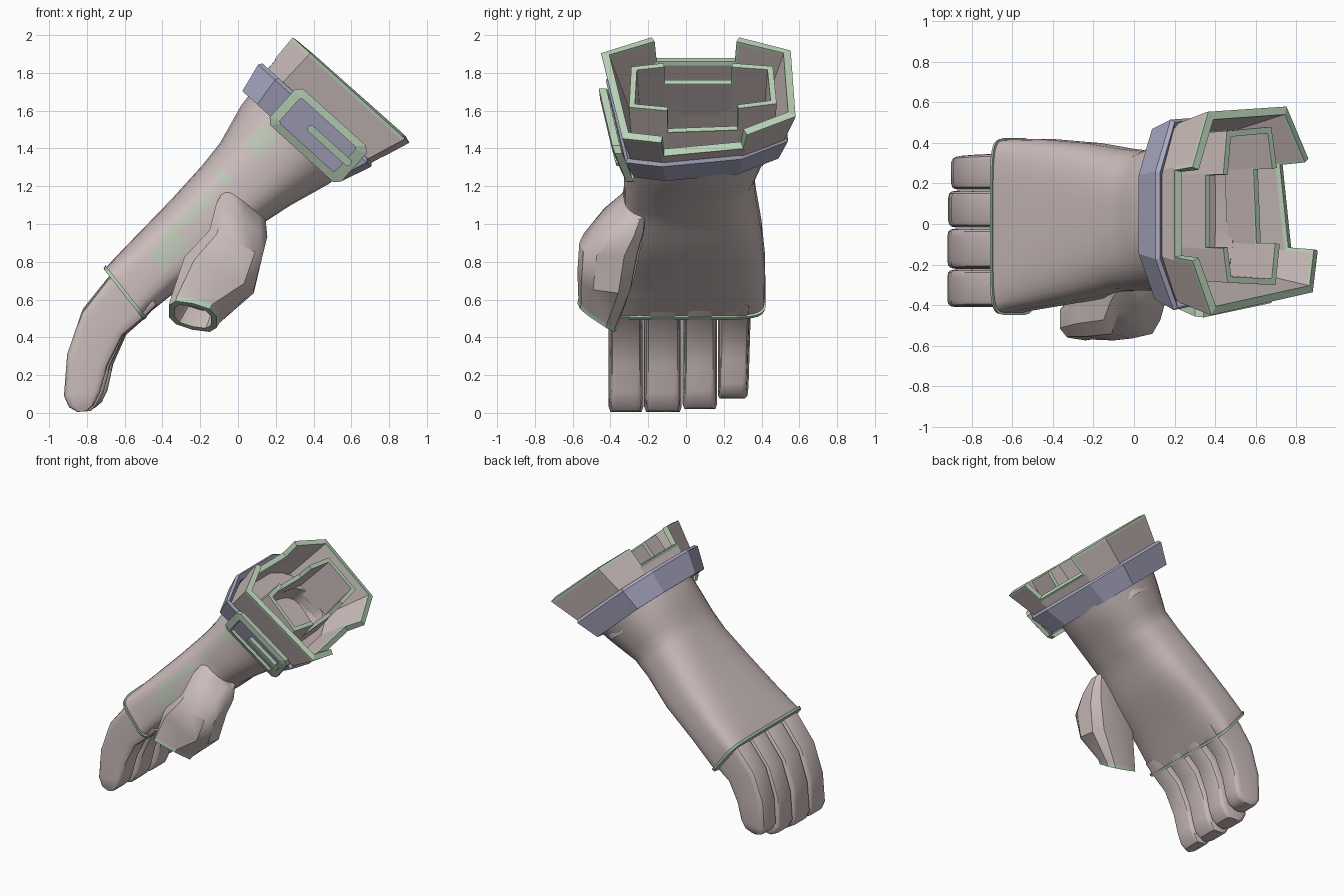
import bpy, bmesh, math
from mathutils import Vector

cube = bpy.data.objects.get("Cube")
if cube:
    bpy.data.objects.remove(cube, do_unlink=True)


def material(name, rgb):
    m = bpy.data.materials.new(name)
    m.use_nodes = True
    m.diffuse_color = (*rgb, 1)
    m.node_tree.nodes["Principled BSDF"].inputs["Base Color"].default_value = (*rgb, 1)
    return m


LEATHER = material("mauve leather", (.60, .51, .50))
TRIM = material("pale green trim", (.50, .66, .49))
STRAP = material("lavender strap", (.41, .41, .56))
WORN = material("worn green leather", (.52, .57, .47))

# Arm frame: u runs along the arm to the cuff, v points to the back of the hand
U = Vector((.67, 0, .742))
V = Vector((-.742, 0, .67))
Y = Vector((0, 1, 0))


def at(u, v, y):
    return U * u + V * v + Y * y


def finish(name, bm, mats, smooth=True):
    bmesh.ops.recalc_face_normals(bm, faces=bm.faces)
    me = bpy.data.meshes.new(name)
    bm.to_mesh(me)
    bm.free()
    for m in mats:
        me.materials.append(m)
    ob = bpy.data.objects.new(name, me)
    bpy.context.collection.objects.link(ob)
    if smooth:
        bpy.ops.object.select_all(action='DESELECT')
        ob.select_set(True)
        bpy.context.view_layer.objects.active = ob
        bpy.ops.object.shade_smooth_by_angle(angle=math.radians(35))
    return ob


def ring(c, a, b, power=3, n=12):
    """Rounded box outline around c with half axes a and b."""
    pts = []
    for i in range(n):
        t = 2 * math.pi * (i + .5) / n
        p, q = math.cos(t), math.sin(t)
        pts.append(c + a * math.copysign(abs(p) ** (2 / power), p)
                   + b * math.copysign(abs(q) ** (2 / power), q))
    return pts


def loft(rings, band_mats=None, caps=True):
    bm = bmesh.new()
    loops = [[bm.verts.new(p) for p in r] for r in rings]
    n = len(loops[0])
    for k, (lo, hi) in enumerate(zip(loops, loops[1:])):
        for i in range(n):
            f = bm.faces.new((lo[i], lo[(i + 1) % n], hi[(i + 1) % n], hi[i]))
            f.material_index = band_mats[k] if band_mats else 0
    if caps:
        bm.faces.new(loops[0])
        bm.faces.new(loops[-1])
    return bm


def arm_ring(u, back, palm, y0, y1, power=3.5, tilt=0, n=32):
    c = at(u, (back + palm) / 2, (y0 + y1) / 2)
    return ring(c, (V + U * tilt) * ((back - palm) / 2), Y * ((y1 - y0) / 2), power, n)


# Hand and sleeve, ending in a pit inside the cuff
stations = [(.07, 1.035, .71, -.44, .415, 6, .17), (.13, 1.035, .70, -.43, .42, 5, .17),
            (.3, 1.03, .67, -.41, .42, 4, .1), (.6, 1.02, .60, -.37, .40, 3.5, 0),
            (.85, 1.02, .57, -.33, .37, 3, 0), (1.0, 1.03, .53, -.33, .36, 2.7, 0),
            (1.22, 1.08, .455, -.33, .43, 2.4, 0), (1.34, 1.09, .43, -.34, .47, 2.3, 0)]
steps = 3
dense = []
for s, e in zip(stations, stations[1:]):
    for k in range(steps):
        dense.append([p + (q - p) * k / steps for p, q in zip(s, e)])
dense += [stations[-1], (1.34, .90, .55, -.28, .43), (1.21, .90, .55, -.28, .43)]
bm = loft([arm_ring(*s) for s in dense])
for f in bm.faces:
    c = f.calc_center_median()
    u, v = c.dot(U), c.dot(V)
    if c.y < -.2 and .82 < v < .92 and (.34 < u < .78 or .84 < u < .92 or 1.08 < u < 1.19):
        f.material_index = 1
finish("glove_body", bm, [LEATHER, WORN])

# Green hem around the knuckles
hem = [arm_ring(.06, 1.04, .70, -.447, .42, 6, .17), arm_ring(.08, 1.045, .697, -.45, .425, 6, .17)]
finish("knuckle_hem", loft(hem), [TRIM])

# Fingers: outer and inner (x, z) of each section, narrowing to the palm side
sections = [((-.60, .78), (-.43, .57)), ((-.69, .71), (-.50, .50)), ((-.83, .53), (-.61, .41)),
            ((-.905, .31), (-.69, .25)), ((-.922, .09), (-.73, .11)),
            ((-.895, .03), (-.76, .045)), ((-.85, .005), (-.80, .01))]
fingers = [("index", -.41, -.225, 0, 0, 0), ("middle", -.222, -.022, .02, 0, 0),
           ("ring", -.018, .165, .04, .015, 0), ("little", .169, .355, .04, .07, .035)]
for name, y0, y1, thick, lift, lean in fingers:
    rings = []
    for k, ((ox, oz), (ix, iz)) in enumerate(sections):
        grow = thick * min(k, 4) / 4
        rise = lift * k / 6
        o = Vector((ox + rise * .4, 0, oz + rise))
        i = Vector((ix + grow, 0, iz + rise))
        end = y1 - lean * k / 6
        half = (end - y0) / 2 * (.9 if k == 6 else 1)
        outline_pts = ring((o + i) / 2 + Y * (y0 + end) / 2, (o - i) / 2, Y * half, 7, 16)
        axis = (o - i).normalized()
        for p in outline_pts:
            if (p - (o + i) / 2).dot(axis) < 0:
                p.y += ((y0 + end) / 2 - p.y) * .1
        rings.append(outline_pts)
    finish(name + "_finger", loft(rings), [LEATHER])

# Thumb with an open, trimmed tip
thumb = [((.04, -.27, 1.11), (.11, 0, -.09), (0, .06, .0)),
         ((.02, -.33, 1.02), (.14, 0, -.09), (0, .12, 0)),
         ((-.01, -.40, .90), (.145, 0, -.07), (0, .165, 0)),
         ((-.10, -.425, .73), (.19, 0, -.09), (0, .15, -.02)),
         ((-.23, -.465, .535), (.135, 0, -.03), (0, .105, -.07)),
         ((-.24, -.47, .51), (.13, 0, -.03), (0, .105, -.07)),
         ((-.24, -.47, .51), (.10, 0, -.023), (0, .08, -.053)),
         ((-.20, -.44, .59), (.09, 0, -.02), (0, .065, -.045))]
rings = [ring(Vector(c), Vector(a), Vector(b), 2.9, 10) for c, a, b in thumb]
finish("thumb", loft(rings, [0, 0, 0, 0, 1, 1, 0]), [LEATHER, TRIM])

# Angular outlines of the cuff and its lining, as (y, v) in -1..1
OUTLINE = [(-1, .7), (-.48, 1), (.42, 1), (.95, .75), (1, -.5), (.5, -.85), (-.38, -1), (-.78, -.92)]
LINING = [(-.9, .85), (-.48, 1), (.42, 1), (.95, .87), (1, -.7), (.5, -.9), (-.43, -1), (-.93, -.85)]


def outline(u, back, palm, y0, y1, shape=OUTLINE):
    return [at(u, (back + palm) / 2 + v * (back - palm) / 2, (y0 + y1) / 2 + y * (y1 - y0) / 2)
            for y, v in shape]


def solidify(ob, thickness, rim=0):
    m = ob.modifiers.new("thickness", 'SOLIDIFY')
    m.thickness, m.offset = thickness, -1
    m.use_even_offset = True
    m.material_offset_rim = rim


def notched_wall(name, base, rim, shape, back_keep, palm_keep, thickness, border):
    """Tube with a trimmed top edge that is cut down on the back and palm sides."""
    keep = {1: back_keep, 2: back_keep, 5: palm_keep, 6: palm_keep}
    bm = bmesh.new()
    lo, hi = outline(*base, shape), outline(*rim, shape)
    b = [bm.verts.new(p) for p in lo]
    t = [bm.verts.new(p) for p in hi]
    cut = {i: bm.verts.new(lo[i].lerp(hi[i], k)) for i, k in keep.items()}
    for i in range(8):
        j = (i + 1) % 8
        if i in (1, 5):
            bm.faces.new((b[i], b[j], cut[j], cut[i]))
        else:
            face = [b[i], b[j]] + ([cut[j]] if j in cut else []) + [t[j], t[i]]
            bm.faces.new(face + ([cut[i]] if i in cut else []))
    bmesh.ops.recalc_face_normals(bm, faces=bm.faces)
    band = bmesh.ops.inset_region(bm, faces=bm.faces[:], thickness=border,
                                  use_boundary=True, use_even_offset=True)
    for f in band["faces"]:
        f.material_index = 1
    ob = finish(name, bm, [LEATHER, TRIM], False)
    solidify(ob, thickness, rim=1)


notched_wall("cuff", (1.28, 1.10, .425, -.345, .475), (1.67, 1.118, .285, -.45, .58),
             OUTLINE, .64, .64, .04, .018)
notched_wall("cuff_lining", (1.30, .93, .52, -.31, .46), (1.67, .914, .538, -.33, .48),
             LINING, .66, .6, .03, .008)

# Strap around the cuff, with a bevelled upper edge
bands = [(1.28, 1.125, .415, -.37, .49), (1.44, 1.157, .35, -.425, .54), (1.46, 1.145, .365, -.412, .527)]
solidify(finish("strap", loft([outline(*s) for s in bands], caps=False), [STRAP], False), .04)


# Buckle, lying on the slanted front of the strap
def on_front(u, v, lift):
    return at(u, v, -.355 - .158 * (v - .67) - .3 * (u - 1.37) - lift)


def rounded_rect(u0, u1, v0, v1, r, lift):
    return [on_front(u, v, lift) for u, v in
            ((u0 + r, v0), (u1 - r, v0), (u1, v0 + r), (u1, v1 - r),
             (u1 - r, v1), (u0 + r, v1), (u0, v1 - r), (u0, v0 + r))]


outer = (1.245, 1.505, .415, .925, .03)
inner = (1.287, 1.463, .475, .872, .012)
loops = [rounded_rect(*box, lift) for box, lift in
         ((outer, -.01), (outer, .03), (inner, .042), (inner, -.01))]
finish("buckle_frame", loft(loops, caps=False), [TRIM], False)
plate = [rounded_rect(1.27, 1.48, .45, .89, .01, lift) for lift in (-.005, .012)]
finish("buckle_plate", loft(plate), [STRAP], False)
tongue = [rounded_rect(1.355, 1.395, .44, .74, .01, lift) for lift in (.005, .05)]
finish("buckle_tongue", loft(tongue), [TRIM], False)
